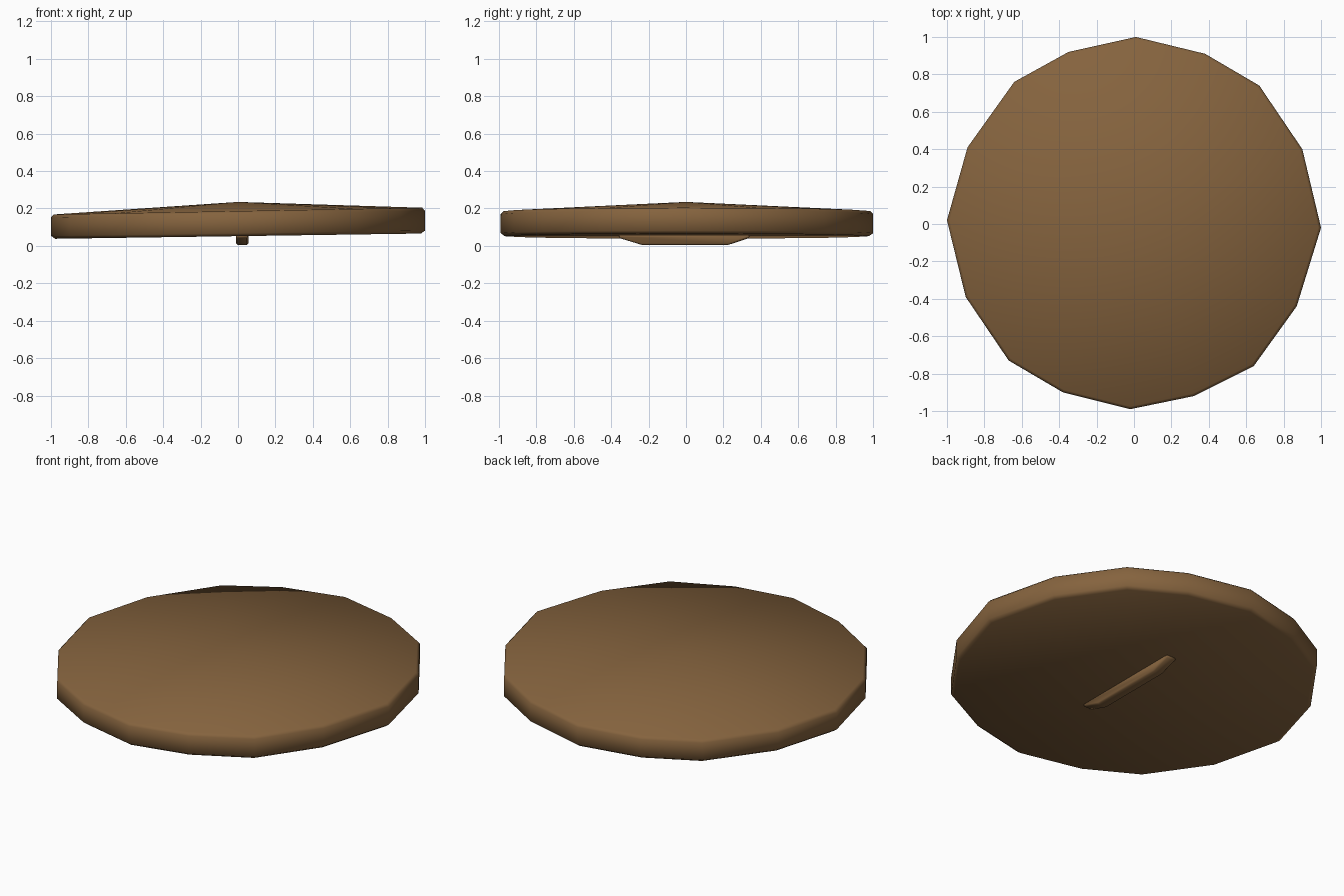
import bpy, bmesh
from mathutils import Vector

if "Cube" in bpy.data.objects:
    bpy.data.objects.remove(bpy.data.objects["Cube"])

wood = bpy.data.materials.new("brown_wood")
wood.diffuse_color = (0.235, 0.125, 0.048, 1)
wood.use_nodes = True
wood.node_tree.nodes["Principled BSDF"].inputs["Base Color"].default_value = wood.diffuse_color


def make_object(name, bm):
    bmesh.ops.recalc_face_normals(bm, faces=bm.faces[:])
    for f in bm.faces:
        f.smooth = True
    me = bpy.data.meshes.new(name)
    bm.to_mesh(me)
    bm.free()
    me.materials.append(wood)
    ob = bpy.data.objects.new(name, me)
    bpy.context.collection.objects.link(ob)
    return ob


# Hand-hewn sixteen-sided outline of the lid
outline = [(0.01, 1.0), (0.38, 0.91), (0.67, 0.74), (0.90, 0.40),
           (1.0, -0.02), (0.87, -0.44), (0.64, -0.76), (0.32, -0.92),
           (-0.02, -0.99), (-0.38, -0.90), (-0.67, -0.73), (-0.90, -0.39),
           (-1.0, 0.02), (-0.89, 0.41), (-0.64, 0.76), (-0.35, 0.92)]


def ring(bm, scale, z, tilt):
    return [bm.verts.new((x * scale, y * scale, z + tilt * x)) for x, y in outline]


# Lid: tilted disc with softened rim and a low central peak
bm = bmesh.new()
rings = [ring(bm, 0.978, 0.052, 0.014), ring(bm, 1.0, 0.068, 0.014),
         ring(bm, 1.0, 0.170, 0.018), ring(bm, 0.985, 0.186, 0.018)]
n = len(outline)
for a, b in zip(rings, rings[1:]):
    for i in range(n):
        j = (i + 1) % n
        bm.faces.new((a[i], a[j], b[j], b[i]))
for r, z in ((rings[0], 0.056), (rings[-1], 0.235)):
    tip = bm.verts.new((0, 0, z))
    for i in range(n):
        bm.faces.new((r[i], r[(i + 1) % n], tip))
make_object("lid_disc", bm)

# Batten: narrow keel with sloping ends under the lid
bm = bmesh.new()
profile = [(-0.36, 0.06), (-0.36, 0.043), (-0.235, 0.005),
           (0.225, 0.005), (0.34, 0.043), (0.34, 0.06)]
face = bm.faces.new([bm.verts.new((-0.01, y, z)) for y, z in profile])
out = bmesh.ops.extrude_face_region(bm, geom=[face])
bmesh.ops.translate(bm, vec=Vector((0.065, 0, 0)),
                    verts=[v for v in out["geom"] if isinstance(v, bmesh.types.BMVert)])
batten = make_object("underside_batten", bm)
bev = batten.modifiers.new("soft_edges", 'BEVEL')
bev.width = 0.008
bev.segments = 1
